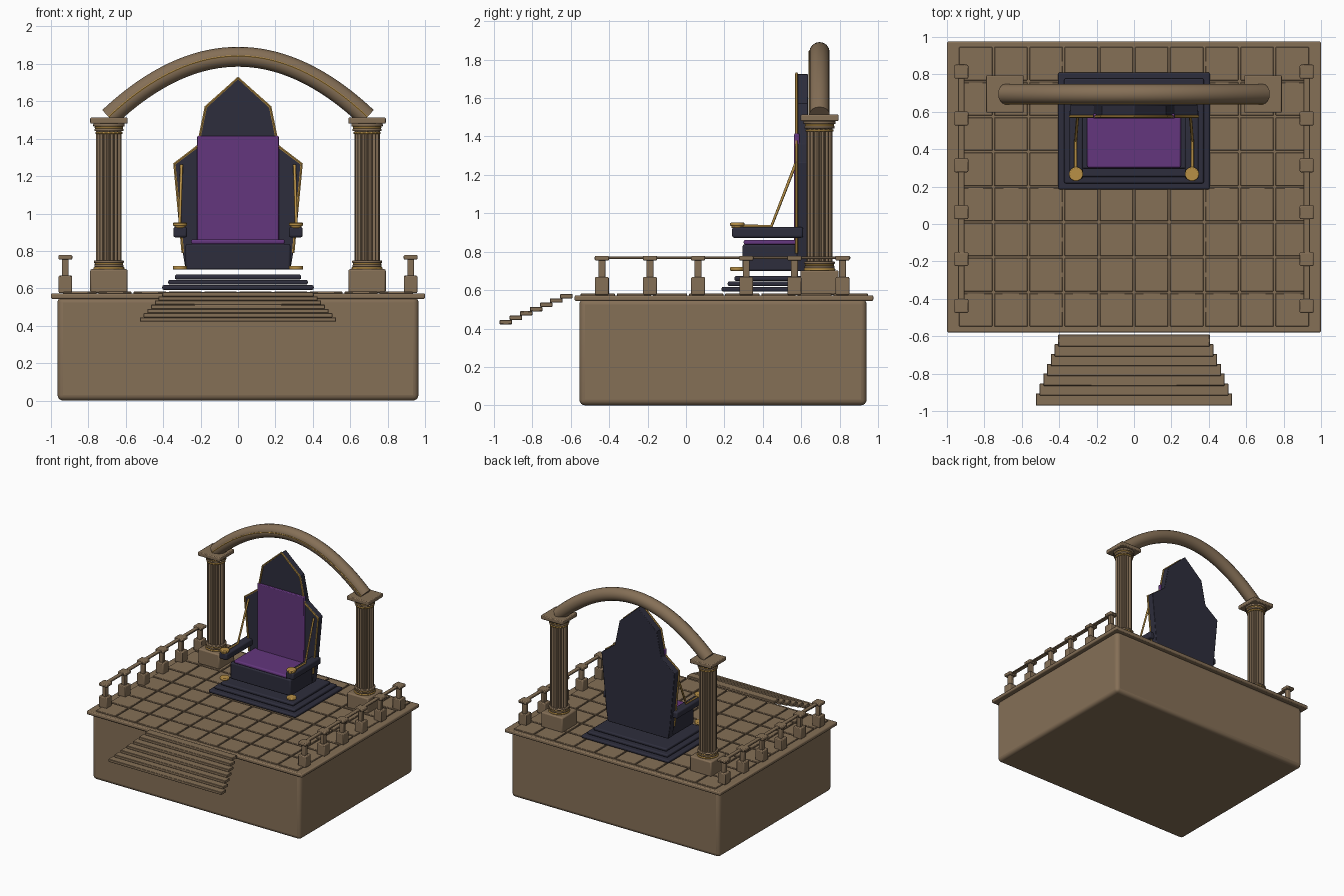
import bpy, bmesh, math
from mathutils import Vector

cube = bpy.data.objects.get("Cube")
if cube:
    bpy.data.objects.remove(cube)


def material(name, rgb):
    m = bpy.data.materials.new(name)
    m.use_nodes = True
    m.diffuse_color = (*rgb, 1)
    m.node_tree.nodes["Principled BSDF"].inputs["Base Color"].default_value = (*rgb, 1)
    return m


STONE = material("stone", (0.235, 0.160, 0.094))
DARK = material("dark_wood", (0.027, 0.027, 0.046))
GOLD = material("gold", (0.48, 0.28, 0.062))
PURPLE = material("purple_cloth", (0.125, 0.037, 0.205))


def finish(name, bm, mat, bevel=0, segments=2, smooth=True):
    bmesh.ops.recalc_face_normals(bm, faces=bm.faces)
    me = bpy.data.meshes.new(name)
    bm.to_mesh(me)
    bm.free()
    ob = bpy.data.objects.new(name, me)
    bpy.context.collection.objects.link(ob)
    me.materials.append(mat)
    if bevel:
        mod = ob.modifiers.new("bevel", "BEVEL")
        mod.width, mod.segments = bevel, segments
        mod.limit_method, mod.angle_limit = "ANGLE", math.radians(40)
    if smooth:
        bpy.ops.object.select_all(action="DESELECT")
        ob.select_set(True)
        bpy.context.view_layer.objects.active = ob
        bpy.ops.object.shade_smooth_by_angle(angle=math.radians(35))
    return ob


def add_box(bm, x, y, z):
    """Add a box given as (low, high) spans."""
    spans = (x, y, z)
    verts = bmesh.ops.create_cube(bm, size=1)["verts"]
    for v in verts:
        v.co = Vector([s[0] if c < 0 else s[1] for c, s in zip(v.co, spans)])


def box(name, x, y, z, mat, bevel=0, segments=2):
    bm = bmesh.new()
    add_box(bm, x, y, z)
    return finish(name, bm, mat, bevel, segments)


def prism(name, points, direction, mat, bevel=0):
    """Extrude a flat outline along a direction."""
    bm = bmesh.new()
    face = bm.faces.new([bm.verts.new(p) for p in points])
    out = bmesh.ops.extrude_face_region(bm, geom=[face])["geom"]
    bmesh.ops.translate(bm, vec=direction, verts=[v for v in out if isinstance(v, bmesh.types.BMVert)])
    return finish(name, bm, mat, bevel)


def disc(name, x, y, z, radius, height, mat):
    ring = [(x + radius * math.cos(a), y + radius * math.sin(a), z)
            for a in (math.tau * i / 32 for i in range(32))]
    return prism(name, ring, (0, 0, height), mat, min(0.006, height * 0.3))


def rod(name, points, radius, mat, resolution=2):
    """A round bar following a path, turned into a mesh."""
    cu = bpy.data.curves.new(name, "CURVE")
    cu.dimensions = "3D"
    cu.bevel_depth, cu.bevel_resolution, cu.use_fill_caps = radius, resolution, True
    sp = cu.splines.new("POLY")
    sp.points.add(len(points) - 1)
    for p, co in zip(sp.points, points):
        p.co = (*co, 1)
    cu.materials.append(mat)
    ob = bpy.data.objects.new(name, cu)
    bpy.context.collection.objects.link(ob)
    bpy.ops.object.select_all(action="DESELECT")
    ob.select_set(True)
    bpy.context.view_layer.objects.active = ob
    bpy.ops.object.convert(target="MESH")
    bpy.ops.object.shade_smooth_by_angle(angle=math.radians(50))
    return bpy.context.object


# Platform, rim slab and paving
box("platform_body", (-0.965, 0.965), (-0.555, 0.94), (0, 0.555), STONE, 0.03, 4)
box("platform_rim", (-1, 1), (-0.58, 0.975), (0.543, 0.573), STONE, 0.008)
bm = bmesh.new()
T, GAP = 0.188, 0.005
for i in range(10):
    for j in range(8):
        x, y = -0.94 + i * T, -0.553 + j * T
        add_box(bm, (x + GAP, x + T - GAP), (y + GAP, y + T - GAP), (0.565, 0.582))
finish("floor_tiles", bm, STONE, 0.003, 1)

# Front stairs, widening downward
for i in range(7):
    y, z, w = -0.97 + 0.0525 * i, 0.422 + 0.0225 * i, 0.525 - 0.02 * i
    box(f"stair_{i + 1}", (-w, w), (y, y + 0.065), (z, z + 0.023), STONE, 0.003, 1)

# Stepped throne base
for i, (w, top) in enumerate(((0.405, 0.617), (0.373, 0.645), (0.338, 0.673))):
    inset = 0.405 - w
    box(f"throne_step_{i + 1}", (-w, w), (0.185 + inset, 0.81 - inset),
        (0.594 + i * 0.028 - 0.002, top), DARK, 0.009, 3)

# Throne seat, cushions and backrest
box("seat", (-0.28, 0.28), (0.295, 0.6), (0.70, 0.838), DARK, 0.01)
box("seat_cushion", (-0.25, 0.25), (0.30, 0.58), (0.836, 0.862), PURPLE, 0.01, 3)
box("back_cushion", (-0.218, 0.218), (0.563, 0.59), (0.855, 1.415), PURPLE, 0.006)

half = [(0.28, 0.70), (0.295, 0.79), (0.34, 1.265), (0.215, 1.36), (0.172, 1.57)]
outline = half + [(0, 1.725)] + [(-x, z) for x, z in reversed(half)]
prism("backrest", [(x, 0.578, z) for x, z in outline], (0, 0.058, 0), DARK, 0.004)
rod("backrest_trim", [(x, 0.575, z) for x, z in outline[1:-1]], 0.008, GOLD, 1)

# Armrests with braces, knobs and feet
for side, s in (("left", 1), ("right", -1)):
    box(f"armrest_{side}", sorted((0.272 * s, 0.345 * s)), (0.24, 0.61), (0.872, 0.928), DARK, 0.012, 3)
    rod(f"arm_brace_{side}", [(0.302 * s, 0.572, 1.26), (0.312 * s, 0.445, 0.933),
                              (0.312 * s, 0.26, 0.933)], 0.008, GOLD)
    disc(f"arm_knob_{side}", 0.31 * s, 0.267, 0.934, 0.038, 0.017, GOLD)
    disc(f"arm_knob_neck_{side}", 0.31 * s, 0.267, 0.922, 0.03, 0.014, GOLD)
    disc(f"front_foot_{side}", 0.31 * s, 0.267, 0.70, 0.038, 0.02, GOLD)

# Fluted columns
CX, CY = 0.69, 0.695
for side, s in (("left", 1), ("right", -1)):
    x = CX * s
    span, depth = (x - 0.1, x + 0.1), (CY - 0.1, CY + 0.1)
    box(f"column_pedestal_{side}", span, depth, (0.575, 0.703), STONE, 0.01)
    flutes = []
    for i in range(80):
        a = math.tau * i / 80
        r = 0.068 - (0, 0.007, 0.01, 0.007, 0)[i % 5]
        flutes.append((x + r * math.cos(a), CY + r * math.sin(a), 0.70))
    prism(f"column_shaft_{side}", flutes, (0, 0, 0.79), STONE)
    for n, (z, r, h, mat) in enumerate((
            (0.700, 0.082, 0.014, GOLD), (0.713, 0.078, 0.014, STONE), (0.726, 0.076, 0.010, GOLD),
            (0.735, 0.080, 0.014, STONE), (1.425, 0.073, 0.012, GOLD), (1.440, 0.078, 0.014, STONE),
            (1.453, 0.076, 0.012, GOLD), (1.464, 0.084, 0.018, STONE))):
        disc(f"column_ring_{side}_{n + 1}", x, CY, z, r, h, mat)
    box(f"column_capital_{side}", span, depth, (1.48, 1.513), STONE, 0.006)

# Arch joining the columns, with a thin gold line along its front
arch = [(0.69 * t, 1.838 - 0.68 * (0.69 * t) ** 2) for t in (i / 24 for i in range(-24, 25))]
rod("arch", [(x, CY, z) for x, z in arch], 0.053, STONE, 6)
rod("arch_gold_line", [(x, CY - 0.052, z + 0.004) for x, z in arch], 0.005, GOLD, 1)

# Balustrades
for side, s in (("left", 1), ("right", -1)):
    x = 0.923 * s
    bm = bmesh.new()
    for i in range(6):
        y = -0.438 + 0.2505 * i
        for r, z in ((0.036, (0.575, 0.668)), (0.018, (0.66, 0.76)), (0.037, (0.754, 0.778))):
            add_box(bm, (x - r, x + r), (y - r, y + r), z)
    finish(f"balusters_{side}", bm, STONE, 0.006)
    box(f"handrail_{side}", (x - 0.018, x + 0.018), (-0.465, 0.855), (0.762, 0.774), STONE, 0.003, 1)
